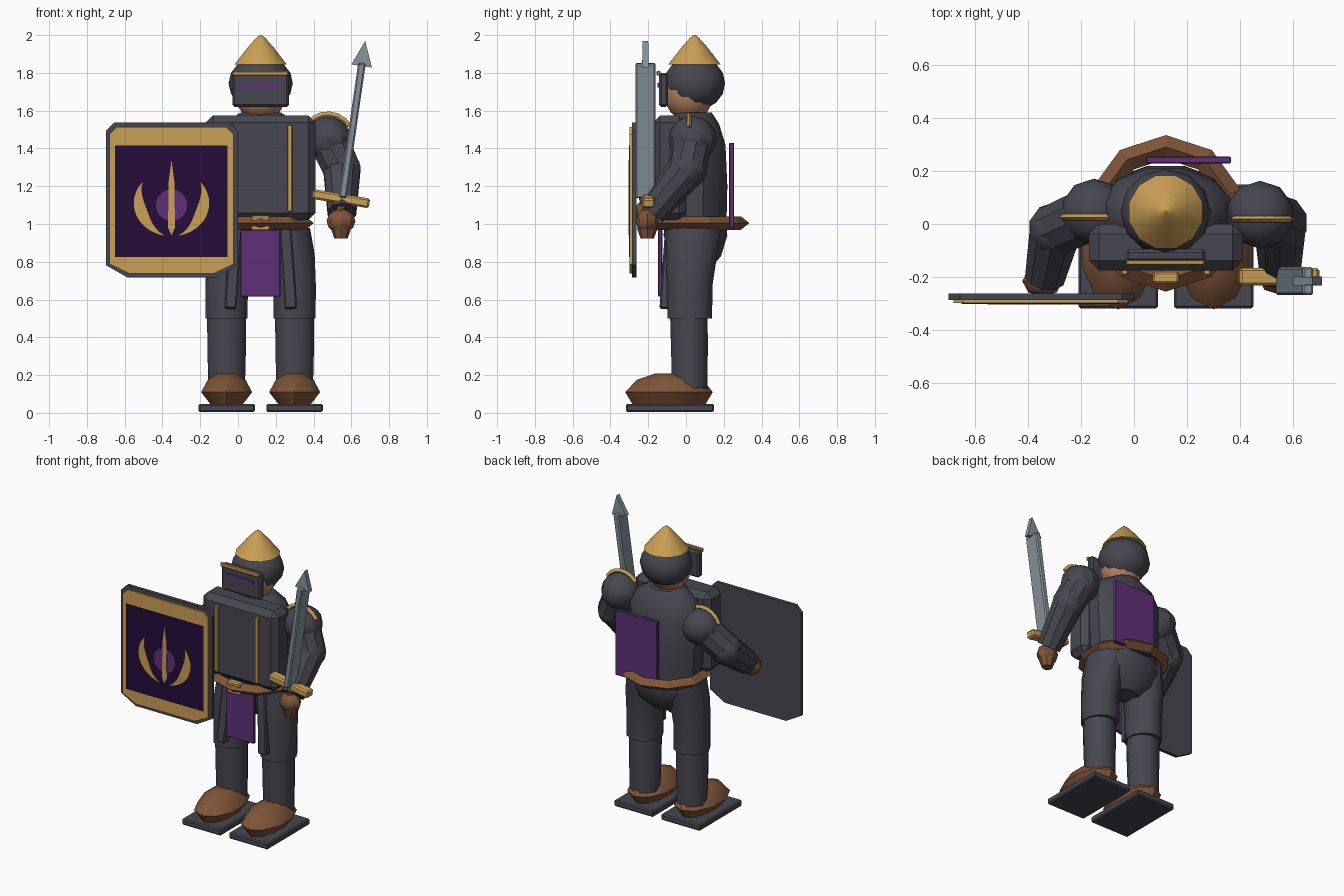
import bpy, bmesh, math
from mathutils import Vector, Matrix

if "Cube" in bpy.data.objects:
    bpy.data.objects.remove(bpy.data.objects["Cube"])

def colour(name, r, g, b):
    m = bpy.data.materials.new(name)
    m.diffuse_color = (r, g, b, 1)
    m.use_nodes = True
    m.node_tree.nodes["Principled BSDF"].inputs["Base Color"].default_value = m.diffuse_color
    return m

IRON = colour("dark iron", 0.062, 0.062, 0.08)
LEATHER = colour("brown leather", 0.21, 0.09, 0.04)
GOLD = colour("gold", 0.60, 0.35, 0.09)
PURPLE = colour("purple cloth", 0.115, 0.03, 0.19)
NIGHT = colour("dark purple", 0.018, 0.004, 0.042)
SKIN = colour("skin", 0.48, 0.23, 0.12)
STEEL = colour("steel", 0.24, 0.29, 0.33)
CX = 0.12            # body axis

def finish(name, bm, mat, smooth=None):
    bmesh.ops.recalc_face_normals(bm, faces=bm.faces)
    me = bpy.data.meshes.new(name)
    bm.to_mesh(me)
    bm.free()
    me.materials.append(mat)
    ob = bpy.data.objects.new(name, me)
    bpy.context.collection.objects.link(ob)
    if smooth:
        bpy.ops.object.select_all(action='DESELECT')
        ob.select_set(True)
        bpy.context.view_layer.objects.active = ob
        bpy.ops.object.shade_smooth_by_angle(angle=math.radians(smooth))
    return ob

def box(name, mat, x, y, z, bevel=0.0, rot=(0, 0)):
    """Box from (min, max) ranges, rotated about x and then y at its centre."""
    bm = bmesh.new()
    bmesh.ops.create_cube(bm, size=1)
    bmesh.ops.scale(bm, verts=bm.verts, vec=(x[1] - x[0], y[1] - y[0], z[1] - z[0]))
    if bevel:
        bmesh.ops.bevel(bm, geom=bm.edges[:], offset=bevel, segments=1, affect='EDGES')
    c = Vector((sum(x) / 2, sum(y) / 2, sum(z) / 2))
    turn = Matrix.Rotation(math.radians(rot[1]), 4, 'Y') @ Matrix.Rotation(math.radians(rot[0]), 4, 'X')
    bm.transform(Matrix.Translation(c) @ turn)
    return finish(name, bm, mat)

def ball(name, mat, c, r, seg=12, rings=8, smooth=32):
    bm = bmesh.new()
    bmesh.ops.create_uvsphere(bm, u_segments=seg, v_segments=rings, radius=1)
    bm.transform(Matrix.Translation(c) @ Matrix.Diagonal((*r, 1)))
    return finish(name, bm, mat, smooth)

def limb(name, mat, a, b, r1, r2, seg=12):
    a, b = Vector(a), Vector(b)
    d = b - a
    bm = bmesh.new()
    bmesh.ops.create_cone(bm, cap_ends=True, segments=seg, radius1=r1, radius2=r2, depth=d.length)
    bm.transform(Matrix.Translation((a + b) / 2) @ d.to_track_quat('Z', 'Y').to_matrix().to_4x4())
    return finish(name, bm, mat, 35)

def stack(name, mat, rows, seg=12, smooth=35):
    """Loft of ellipses: rows of (centre x, centre y, z, rx, ry)."""
    bm = bmesh.new()
    rings = []
    for x, y, z, rx, ry in rows:
        ang = [2 * math.pi * (i + 0.5) / seg for i in range(seg)]
        rings.append([bm.verts.new((x + rx * math.cos(t), y + ry * math.sin(t), z)) for t in ang])
    for lo, hi in zip(rings, rings[1:]):
        for i in range(seg):
            j = (i + 1) % seg
            bm.faces.new((lo[i], lo[j], hi[j], hi[i]))
    bm.faces.new(rings[0])
    bm.faces.new(rings[-1])
    return finish(name, bm, mat, smooth)

def plate(name, mat, pts, y0, y1):
    """Flat outline in x, z given thickness along y."""
    bm = bmesh.new()
    f = bm.faces.new([bm.verts.new((x, y0, z)) for x, z in pts])
    ext = bmesh.ops.extrude_face_region(bm, geom=[f])
    bmesh.ops.translate(bm, vec=(0, y1 - y0, 0),
                        verts=[v for v in ext['geom'] if isinstance(v, bmesh.types.BMVert)])
    return finish(name, bm, mat)

def band(name, mat, c, rx, ry, tube, height, seg, start, sweep, upright=False):
    """Diamond-section ring or arc, lying flat or standing upright."""
    bm = bmesh.new()
    closed = abs(sweep) >= 360
    loops = []
    for i in range(seg if closed else seg + 1):
        t = math.radians(start + sweep * i / seg)
        loop = []
        for dr, dz in ((tube, 0), (0, height), (-tube, 0), (0, -height)):
            u, v = (rx + dr) * math.cos(t), (ry + dr) * math.sin(t)
            p = (u, dz, v) if upright else (u, v, dz)
            loop.append(bm.verts.new(Vector(c) + Vector(p)))
        loops.append(loop)
    for i in range(seg):
        a, b = loops[i], loops[(i + 1) % len(loops)]
        for k in range(4):
            bm.faces.new((a[k], a[(k + 1) % 4], b[(k + 1) % 4], b[k]))
    if not closed:
        bm.faces.new(loops[0])
        bm.faces.new(loops[-1])
    return finish(name, bm, mat)

# Head and helmet
ball("head", SKIN, (CX, 0.015, 1.70), (0.14, 0.135, 0.155))
ball("helmet_dome", IRON, (CX, 0.045, 1.745), (0.17, 0.162, 0.145))
stack("helmet_cone", GOLD, [(CX, 0.045, 1.845, 0.143, 0.143), (CX, 0.045, 1.93, 0.075, 0.075),
                            (CX, 0.045, 1.985, 0.025, 0.025), (CX, 0.045, 2.0, 0.006, 0.006)])
box("visor", IRON, (-0.03, 0.27), (-0.143, -0.095), (1.62, 1.80), 0.012)
box("visor_brow", GOLD, (-0.03, 0.265), (-0.155, -0.135), (1.785, 1.81), 0.004)
box("visor_slit", PURPLE, (0.015, 0.22), (-0.15, -0.142), (1.722, 1.746))

# Torso
stack("torso", IRON, [(CX, 0.045, 0.99, 0.24, 0.175), (CX, 0.045, 1.2, 0.255, 0.18),
                      (CX, 0.04, 1.42, 0.26, 0.175), (CX, 0.04, 1.53, 0.21, 0.14),
                      (CX, 0.04, 1.59, 0.11, 0.10)])
box("chest_plate", IRON, (-0.17, 0.41), (-0.175, 0.0), (1.02, 1.575), 0.038)
for s in (-1, 1):
    x = CX + s * 0.155
    box("chest_stripe", GOLD, (x - 0.013, x + 0.013), (-0.192, -0.172), (1.065, 1.525), 0.004)
band("belt", LEATHER, (CX, 0.04, 1.005), 0.25, 0.25, 0.045, 0.036, 10, 18, 360)
box("buckle", GOLD, (0.07, 0.17), (-0.225, -0.18), (0.962, 1.046), 0.008)
box("back_cloth", PURPLE, (0.045, 0.365), (0.228, 0.255), (0.98, 1.43), 0.004)

# Hips, hanging cloth and thigh guards
stack("pelvis", IRON, [(CX, 0.05, 0.76, 0.10, 0.08), (CX, 0.05, 0.83, 0.22, 0.14),
                       (CX, 0.05, 0.94, 0.27, 0.175), (CX, 0.05, 1.02, 0.24, 0.165)])
box("front_cloth", PURPLE, (0.012, 0.225), (-0.147, -0.125), (0.615, 0.97), 0.004)
for s in (-1, 1):
    x = CX + s * 0.145
    box("thigh_guard", IRON, (x - 0.032, x + 0.032), (-0.125, -0.065), (0.55, 0.99), 0.008,
        (-4, -s * 4))

# Legs and boots
for s in (-1, 1):
    x = CX + s * 0.18
    stack("thigh", IRON, [(x, 0.02, 0.50, 0.115, 0.122), (x, 0.02, 0.68, 0.116, 0.125),
                          (x - s * 0.01, 0.03, 0.84, 0.12, 0.14), (x - s * 0.03, 0.04, 0.98, 0.115, 0.15)])
    stack("shin", IRON, [(x, 0.02, 0.13, 0.10, 0.097), (x, 0.018, 0.35, 0.106, 0.101),
                         (x, 0.015, 0.53, 0.107, 0.103)])
    stack("boot", LEATHER, [(x, -0.09, 0.04, 0.085, 0.19), (x, -0.09, 0.11, 0.142, 0.232),
                            (x, -0.085, 0.175, 0.105, 0.175), (x, -0.08, 0.208, 0.05, 0.085)], 10, 40)
    box("sole", IRON, (x - 0.15, x + 0.15), (-0.318, 0.148), (0.005, 0.048), 0.008)

# Arms: sword side, then shield side
def arm(side, shoulder, elbow, wrist, hand, r):
    ball(side + "_shoulder", IRON, shoulder, (r, r, r * 0.95), 10, 8)
    limb(side + "_upper_arm", IRON, shoulder, elbow, r * 0.85, r * 0.8, 10)
    ball(side + "_elbow", IRON, elbow, (r * 0.82,) * 3, 10, 8)
    limb(side + "_forearm", IRON, elbow, wrist, r * 0.8, r * 0.62, 10)
    ball(side + "_hand", LEATHER, hand, (0.076, 0.06, 0.065), 8, 6)

arm("right", (0.475, 0.035, 1.45), (0.55, 0.005, 1.29), (0.55, -0.185, 1.06), (0.545, -0.205, 1.015), 0.128)
limb("right_knuckle", LEATHER, (0.545, -0.205, 0.922), (0.545, -0.205, 0.98), 0.035, 0.055, 8)
arm("left", (-0.15, 0.045, 1.375), (-0.295, -0.02, 1.23), (-0.335, -0.20, 1.08), (-0.345, -0.215, 1.06), 0.126)
band("right_shoulder_trim", GOLD, (0.475, 0.018, 1.45), 0.128, 0.128, 0.018, 0.012, 6, 30, 110, True)
band("left_shoulder_trim", GOLD, (-0.15, 0.025, 1.375), 0.125, 0.12, 0.018, 0.012, 6, 50, 110, True)

# Sword
lean = math.radians(8.2)
ax = Vector((math.sin(lean), 0, math.cos(lean)))
mid = Vector((0.605, -0.215, 1.495))
box("sword_blade", STEEL, (mid.x - 0.02, mid.x + 0.02), (-0.268, -0.162),
    (mid.z - 0.36, mid.z + 0.36), 0.008, (0, 8.2))
bm = bmesh.new()
base = mid + ax * 0.345
wide = Vector((ax.z, 0, -ax.x)) * 0.055
quad = [bm.verts.new(base + wide * i + Vector((0, j * 0.017, 0))) for i, j in ((-1, -1), (1, -1), (1, 1), (-1, 1))]
tip = [bm.verts.new(base + ax * 0.135 + Vector((0, j * 0.015, 0))) for j in (-1, 1)]
bm.faces.new(quad)
for f in ((quad[0], quad[1], tip[0]), (quad[2], quad[3], tip[1]),
          (quad[1], quad[2], tip[1], tip[0]), (quad[3], quad[0], tip[0], tip[1])):
    bm.faces.new(f)
finish("sword_tip", bm, STEEL)
box("sword_guard", GOLD, (0.392, 0.698), (-0.232, -0.166), (1.108, 1.16), 0.01, (0, 9.5))
limb("sword_grip", LEATHER, (0.53, -0.205, 0.96), (0.55, -0.205, 1.13), 0.025, 0.025, 8)

# Shield: body, gold face and dark panel
def shield_outline(x0, x1, z0, z1, top, bx, bz):
    return [(x0 + bx, z0), (x1 - bx, z0), (x1, z0 + bz), (x1, z1 - top),
            (x1 - top, z1), (x0 + top, z1), (x0, z1 - top), (x0, z0 + bz)]

plate("shield_body", IRON, shield_outline(-0.70, 0.0, 0.717, 1.537, 0.045, 0.115, 0.065), -0.286, -0.262)
plate("shield_face", GOLD, shield_outline(-0.68, -0.023, 0.738, 1.513, 0.038, 0.105, 0.05), -0.298, -0.285)
plate("shield_panel", NIGHT, [(-0.65, 0.825), (-0.055, 0.825), (-0.055, 1.415), (-0.65, 1.415)], -0.301, -0.297)

# Shield ornament: plain disc, bar and two crescents
sx, sz = -0.352, 1.10
plate("shield_disc", PURPLE, [(sx + 0.083 * math.cos(t * math.pi / 12), sz + 0.083 * math.sin(t * math.pi / 12))
                              for t in range(24)], -0.3025, -0.3005)
plate("shield_bar", GOLD, [(sx, 0.94), (sx + 0.018, 0.98), (sx + 0.016, 1.22), (sx, 1.34),
                           (sx - 0.016, 1.22), (sx - 0.018, 0.98)], -0.304, -0.3005)
for s in (-1, 1):
    arc = [math.radians(-80 + 120 * i / 12) for i in range(13)]
    outer = [(sx + s * 0.20 * math.cos(t), sz + 0.01 + 0.175 * math.sin(t)) for t in arc]
    inner = [(sx + s * (0.20 - 0.065 * math.sin(math.pi * i / 12)) * math.cos(arc[i]),
              sz + 0.01 + (0.175 - 0.045 * math.sin(math.pi * i / 12)) * math.sin(arc[i])) for i in range(11, 0, -1)]
    plate("shield_crescent", GOLD, outer + inner, -0.303, -0.3005)
